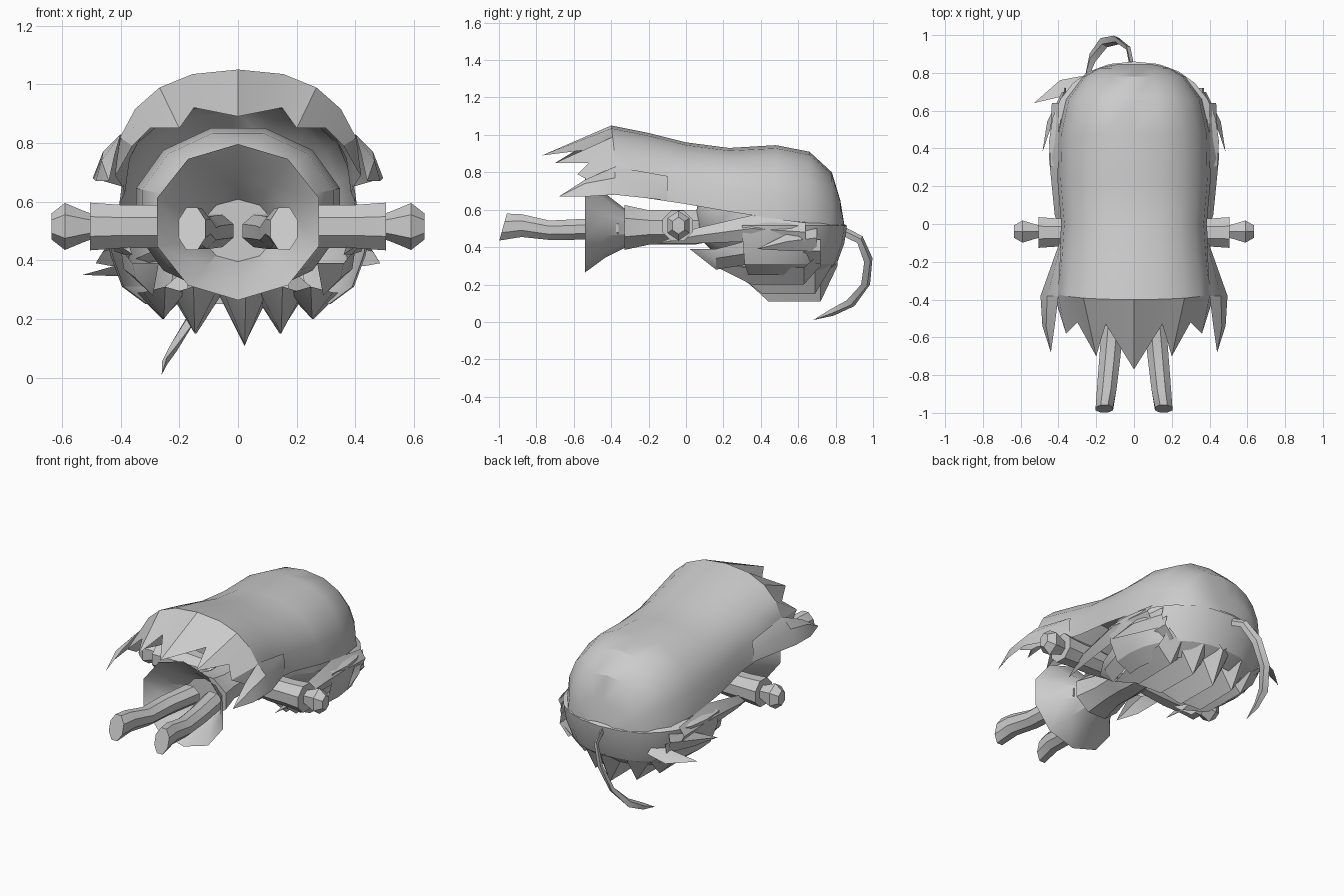
import bpy, bmesh, math
from mathutils import Vector

cube = bpy.data.objects.get("Cube")
if cube:
    bpy.data.objects.remove(cube)

grey = bpy.data.materials.new("plain_grey")
grey.use_nodes = True
COLOUR = (0.6, 0.6, 0.6, 1)
grey.diffuse_color = COLOUR
grey.node_tree.nodes["Principled BSDF"].inputs["Base Color"].default_value = COLOUR


def loft(name, rows, closed=True, cap=(True, True)):
    """Bridge rows of points into one surface; closed rows make a tube."""
    bm = bmesh.new()
    vs = [[bm.verts.new(p) for p in row] for row in rows]
    n = len(rows[0])
    for a, b in zip(vs, vs[1:]):
        for i in range(n if closed else n - 1):
            j = (i + 1) % n
            bm.faces.new((a[i], a[j], b[j], b[i]))
    if closed and cap[0]:
        bm.faces.new(vs[0])
    if closed and cap[1]:
        bm.faces.new(vs[-1])
    bmesh.ops.remove_doubles(bm, verts=bm.verts, dist=0.0005)
    bmesh.ops.recalc_face_normals(bm, faces=bm.faces)
    me = bpy.data.meshes.new(name)
    bm.to_mesh(me)
    bm.free()
    me.materials.append(grey)
    ob = bpy.data.objects.new(name, me)
    bpy.context.collection.objects.link(ob)
    bpy.ops.object.select_all(action='DESELECT')
    ob.select_set(True)
    bpy.context.view_layer.objects.active = ob
    bpy.ops.object.shade_smooth_by_angle(angle=math.radians(30))


def ring(center, u, v, n=8):
    """Ellipse with half axes u and v."""
    c, u, v = Vector(center), Vector(u), Vector(v)
    turn = [math.tau * (i + 0.5) / n for i in range(n)]
    return [c + u * math.cos(t) + v * math.sin(t) for t in turn]


def lock(name, pts, widths, normal, thick=0.2):
    """Flat tapering strand of hair along a path."""
    pts = [Vector(p) for p in pts]
    rows = []
    for i, (p, w) in enumerate(zip(pts, widths)):
        along = (pts[min(i + 1, len(pts) - 1)] - pts[max(i - 1, 0)]).normalized()
        side = along.cross(Vector(normal)).normalized()
        out = side.cross(along).normalized()
        rows.append([p + side * w, p + out * w * thick, p - side * w, p - out * w * thick])
    loft(name, rows, cap=(True, widths[-1] > 0))


def blade(name, s, stations, tip):
    """Creased sheet of hair on side s: (y, upper, crease, lower) stations, then a tip."""
    rows = [[(s * x, y, z) for x, z in pts] for y, *pts in stations]
    rows.append([(s * tip[0], tip[1], tip[2])] * 3)
    loft(name, rows, closed=False)


def bang(name, x, lean, low, w, back):
    """Keel-shaped fringe strand: two raised edges and a low ridge."""
    rows = []
    for y, edge, ridge, f in ((back, .37, .30, .9), (back - .09, .29, low, 1),
                              (back - .37, .29, low, .8), (back - .59, .31, .31, 0)):
        cx = x + lean * (back - y)
        rows.append([(cx - w * f, y, edge), (cx, y, ridge), (cx + w * f, y, edge)])
    loft(name, rows, closed=False)


# Skirt, open at the hem, and torso
loft("skirt", [ring((0, y, z), (rx, 0, 0), (0, 0, rz), 10) for y, z, rx, rz in
               [(-.54, .53, .29, .266), (-.43, .515, .19, .17), (-.32, .50, .12, .1)]],
     cap=(False, True))
loft("torso", [ring((0, y, .505), (rx, 0, 0), (0, 0, rz)) for y, rx, rz in
               [(-.33, .16, .13), (-.2, .125, .1), (-.08, .13, .1), (.04, .11, .1), (.2, .07, .07)]])

# Head ball
head_rows = []
for k in range(9):
    t = math.pi * k / 8
    r = max(math.sin(t), .001) ** .8
    head_rows.append(ring((0, .43 - .38 * math.cos(t), .57), (.36 * r, 0, 0), (0, 0, .29 * r), 12))
loft("head", head_rows, cap=(False, False))

for s, label in ((1, "left"), (-1, "right")):
    # Leg with a slanted sole
    loft(label + "_leg", [ring((s * x, y, z), (rx, 0, 0), (0, tilt, rz)) for x, y, z, rx, rz, tilt in
         [(.08, -.36, .50, .07, .06, 0), (.115, -.56, .495, .062, .06, 0),
          (.13, -.73, .49, .06, .056, 0), (.145, -.88, .515, .056, .066, 0),
          (.157, -.978, .507, .05, .078, .022)]])
    # Sleeve and hand
    loft(label + "_sleeve", [ring((s * x, -.045, .515), (0, r, 0), (0, 0, r)) for x, r in
         [(.08, .06), (.28, .08), (.40, .08), (.505, .088)]])
    loft(label + "_hand", [ring((s * x, -.04, .515), (0, r * .85, 0), (0, 0, r), 6) for x, r in
         [(.49, .04), (.53, .055), (.59, .08), (.635, .045)]])
    # Hair locks beside the face
    blade(label + "_upper_side_lock", s, [
        (.64, (.40, .53), (.435, .48), (.41, .43)),
        (.35, (.40, .57), (.45, .50), (.42, .43)),
        (.05, (.39, .50), (.42, .46), (.39, .42))], (.36, -.15, .42))
    blade(label + "_lower_side_lock", s, [
        (.72, (.36, .44), (.37, .38), (.31, .31)),
        (.35, (.40, .44), (.39, .37), (.32, .31)),
        (.16, (.36, .39), (.35, .34), (.29, .28))], (.27, .02, .39))
    blade(label + "_outer_tuft", s, [
        (.70, (.37, .50), (.38, .45), (.36, .38)),
        (.54, (.43, .47), (.46, .43), (.43, .38))], (.485, .38, .39))
    # Flared lock at each side of the back hair
    blade(label + "_flared_lock", s, [
        (-.10, (.385, .78), (.395, .72), (.39, .65)),
        (-.38, (.40, .83), (.46, .77), (.495, .68)),
        (-.54, (.42, .76), (.465, .74), (.485, .67))], (.44, -.68, .67))
    # Outer fringe strands
    bang(label + "_inner_bang", s * .14, s * .02, .15, .09, .78)
    bang(label + "_outer_bang", s * .26, s * -.02, .20, .09, .72)

bang("middle_bang", .02, .01, .11, .09, .81)
lock("stray_tuft", [(-.28, .74, .41), (-.38, .72, .37), (-.53, .64, .35)], (.05, .05, 0), (0, .6, 1))

# Band of hair curling under the rim at the crown
band = []
for scale, z in ((.90, .54), (1, .515), (.97, .42), (.88, .31), (.7, .25)):
    row = []
    for k in range(15):
        t = math.radians(-12 + 204 * k / 14)
        c, h = math.cos(t), math.sin(t)
        row.append((.45 * scale * math.copysign(abs(c) ** .9, c),
                    .41 + .45 * scale * math.copysign(abs(h) ** .9, h), z))
    band.append(row)
loft("crown_band", band, closed=False)

# Long back hair: arched sheet from the crown to jagged tips
COLS = 10
sheet = []
for y, w, top, edge in [(.845, .10, .53, .50), (.825, .19, .65, .51), (.78, .27, .80, .51),
                        (.66, .36, .91, .52), (.48, .40, .945, .55), (.23, .405, .93, .59),
                        (0, .385, .96, .63), (-.2, .40, 1.01, .66), (-.40, .42, 1.05, .69)]:
    row = []
    for k in range(COLS + 1):
        t = math.pi * k / COLS
        c, h = math.cos(t), max(math.sin(t), 0)
        fold = .04 * (1 - h) if y == -.40 else 0
        row.append((w * math.copysign(abs(c) ** .85, c), y + fold, edge + (top - edge) * h ** .88))
    sheet.append(row)
tips = [(0, -.77, .89), (.15, -.53, .92), (.20, -.70, .85), (.30, -.52, .85),
        (.36, -.58, .79), (.41, -.42, .70)]
sheet.append([(x, y, z) for x, y, z in tips[:0:-1]] + [(-x, y, z) for x, y, z in tips])
loft("back_hair", sheet, closed=False)

# Curled single strand on top of the head
lock("curled_strand", [(-.01, .83, .49), (-.03, .93, .44), (-.09, .975, .33), (-.16, .96, .2),
     (-.22, .88, .1), (-.25, .78, .05), (-.26, .68, .01)],
     (.025, .025, .03, .03, .03, .02, 0), (.8, .6, 0), .5)
